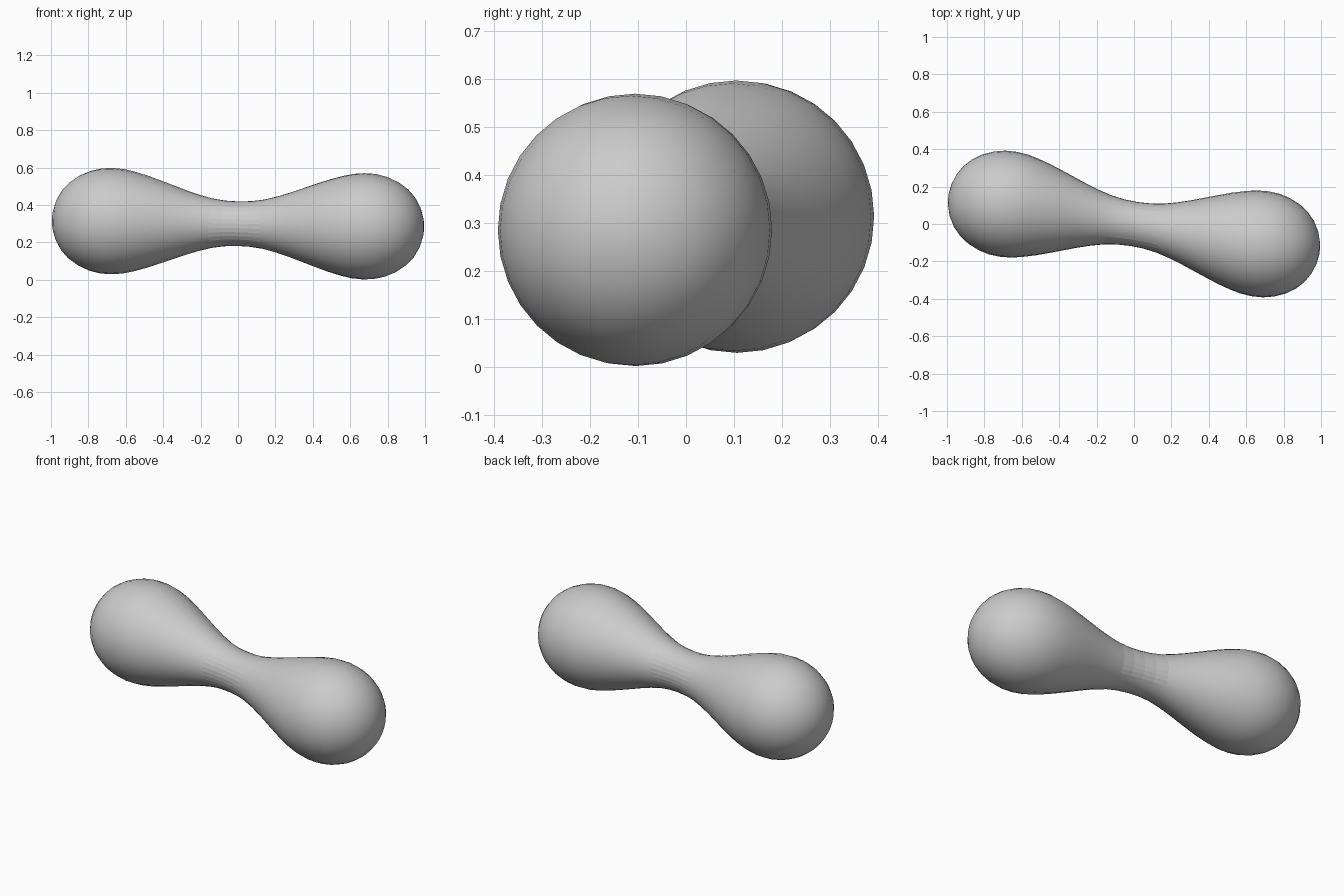
import bpy, bmesh, math
from mathutils import Matrix, Vector

cube = bpy.data.objects.get("Cube")
if cube:
    bpy.data.objects.remove(cube, do_unlink=True)

# Single matte grey
grey = bpy.data.materials.new("soft grey")
grey.use_nodes = True
colour = (0.6, 0.6, 0.6, 1)
grey.diffuse_color = colour
grey.node_tree.nodes["Principled BSDF"].inputs["Base Color"].default_value = colour

# Half profile: distance along the axis from the waist, radius
half = [(0, .119), (.07, .122), (.14, .132), (.21, .150), (.28, .172),
        (.35, .197), (.42, .222), (.49, .246), (.56, .266), (.62, .279),
        (.68, .284), (.74, .281), (.80, .267), (.86, .241), (.91, .206),
        (.95, .163), (.98, .112), (.998, .056), (1.005, 0)]
profile = [(-t, r) for t, r in reversed(half[1:])] + half

# Revolve the mirrored profile around x
bm = bmesh.new()
verts = [bm.verts.new((t, 0, r)) for t, r in profile]
edges = [bm.edges.new(pair) for pair in zip(verts, verts[1:])]
bmesh.ops.spin(bm, geom=verts + edges, cent=(0, 0, 0), axis=(1, 0, 0),
               angle=math.tau, steps=32, use_duplicate=False)
bmesh.ops.remove_doubles(bm, verts=bm.verts, dist=0.0005)
bmesh.ops.recalc_face_normals(bm, faces=bm.faces)

# Smooth all over, with faceted patches at the front and back of the waist
for face in bm.faces:
    centre = face.calc_center_median()
    face.smooth = not (abs(centre.x) < 0.13 and abs(face.normal.y) > 0.75)

# Tilt the axis so the right lobe sits back and slightly higher
axis = Vector((1, -0.157, -0.0205))
tilt = axis.to_track_quat('X', 'Z').to_matrix().to_4x4()
bm.transform(Matrix.Translation((0, 0, 0.3)) @ tilt)

mesh = bpy.data.meshes.new("dumbbell_body")
bm.to_mesh(mesh)
bm.free()
mesh.materials.append(grey)
body = bpy.data.objects.new("dumbbell_body", mesh)
bpy.context.collection.objects.link(body)
